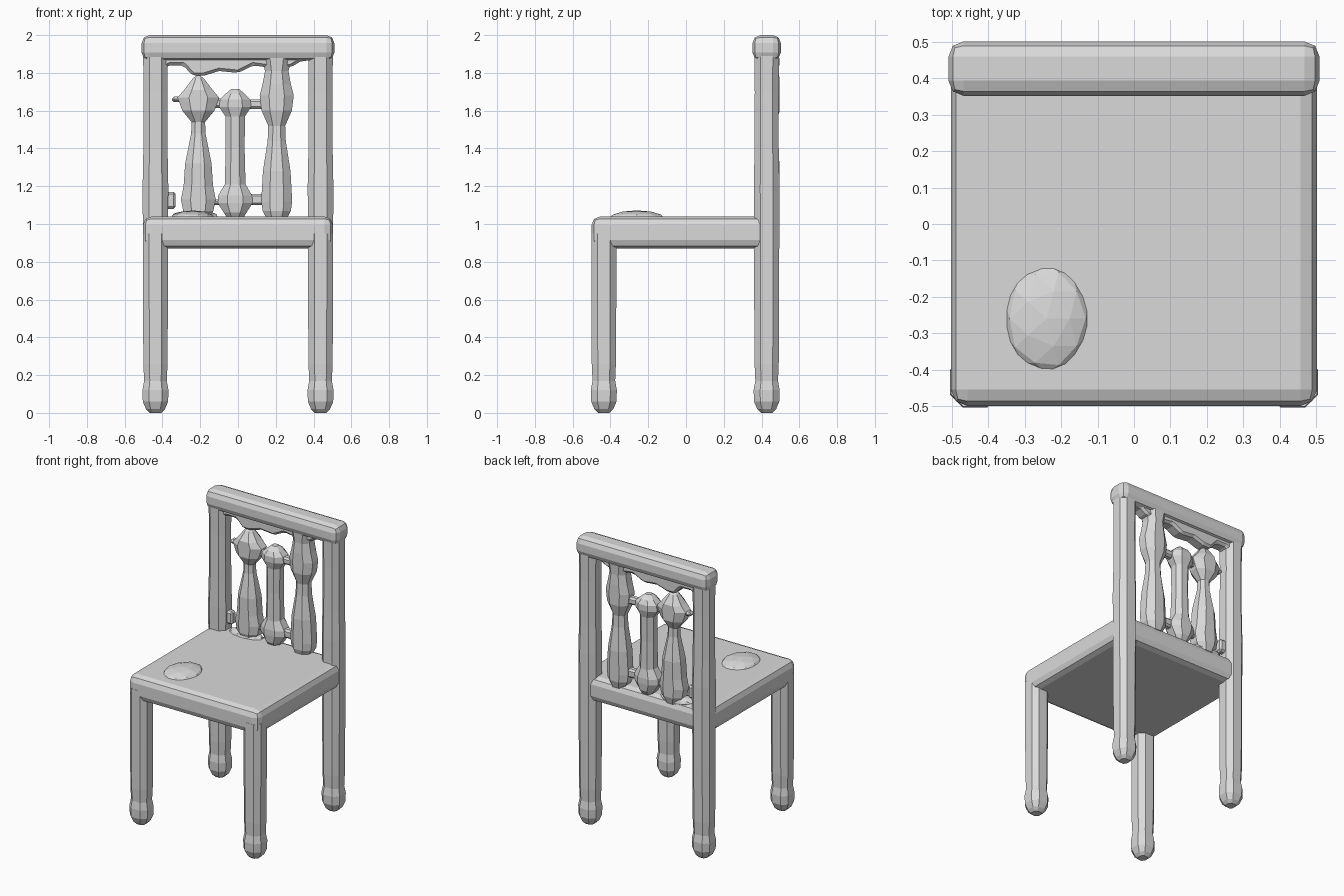
import bpy, bmesh
from mathutils import Vector

cube = bpy.data.objects.get("Cube")
if cube:
    bpy.data.objects.remove(cube, do_unlink=True)

grey = bpy.data.materials.new("plain_grey")
grey.use_nodes = True
COLOUR = (0.7, 0.7, 0.7, 1)
grey.diffuse_color = COLOUR
grey.node_tree.nodes["Principled BSDF"].inputs["Base Color"].default_value = COLOUR


def finish(name, bm):
    bmesh.ops.recalc_face_normals(bm, faces=bm.faces)
    mesh = bpy.data.meshes.new(name)
    bm.to_mesh(mesh)
    bm.free()
    mesh.materials.append(grey)
    obj = bpy.data.objects.new(name, mesh)
    bpy.context.collection.objects.link(obj)
    return obj


def bevel(obj, width, segments):
    mod = obj.modifiers.new("bevel", "BEVEL")
    mod.width = width
    mod.segments = segments
    mod.limit_method = "ANGLE"


def box(name, low, high, width, segments=2):
    low, high = Vector(low), Vector(high)
    bm = bmesh.new()
    bmesh.ops.create_cube(bm, size=1)
    for v in bm.verts:
        v.co = (low + high) / 2 + v.co * (high - low)
    obj = finish(name, bm)
    bevel(obj, width, segments)
    return obj


def turned(name, x, y, profile, chamfer=0.5, depth_limit=1.0):
    """Stack eight-sided rings given as (height, half width)."""
    k = chamfer
    corners = [(1, -k), (1, k), (k, 1), (-k, 1), (-1, k), (-1, -k), (-k, -1), (k, -1)]
    bm = bmesh.new()
    rings = []
    for z, r in profile:
        d = min(r, depth_limit)
        rings.append([bm.verts.new((x + r * a, y + d * b, z)) for a, b in corners])
    for lower, upper in zip(rings, rings[1:]):
        for i in range(8):
            j = (i + 1) % 8
            bm.faces.new((lower[i], lower[j], upper[j], upper[i]))
    bm.faces.new(rings[0][::-1])
    bm.faces.new(rings[-1])
    return finish(name, bm)


# Legs with ball feet; the rear pair runs up as back posts
foot = [(0, 0.03), (0.02, 0.05), (0.06, 0.067), (0.12, 0.069), (0.17, 0.06), (0.26, 0.064)]
post_top = [(0.6, 0.066), (1.0, 0.067), (1.2, 0.068), (1.4, 0.064), (1.7, 0.063), (1.96, 0.066)]
for side, x in (("right", -0.437), ("left", 0.437)):
    turned("front_leg_" + side, x, -0.435, foot + [(0.6, 0.066), (0.95, 0.066)])
    turned("back_post_" + side, x, 0.427, foot + post_top)

# Seat slab and the rounded top rail
box("seat", (-0.503, -0.5, 0.87), (0.503, 0.485, 1.04), 0.045)
box("top_rail", (-0.51, 0.352, 1.865), (0.51, 0.502, 2.0), 0.042)

# Uneven lower lip of the top rail
lip = [(-0.4, 1.9), (-0.4, 1.82), (-0.36, 1.84), (-0.29, 1.84), (-0.24, 1.785),
       (-0.18, 1.785), (-0.1, 1.81), (0, 1.8), (0.08, 1.84), (0.15, 1.83),
       (0.28, 1.83), (0.33, 1.86), (0.4, 1.87), (0.4, 1.9)]
bm = bmesh.new()
face = bm.faces.new([bm.verts.new((x, 0.385, z)) for x, z in lip])
extruded = bmesh.ops.extrude_face_region(bm, geom=[face])["geom"]
bmesh.ops.translate(bm, vec=(0, 0.09, 0),
                    verts=[v for v in extruded if isinstance(v, bmesh.types.BMVert)])
bevel(finish("rail_lip", bm), 0.015, 1)

# Turned spindles, each with its own worn profile
spindles = {
    "spindle_right": (-0.21, [(1.02, 0.05), (1.07, 0.08), (1.13, 0.092), (1.2, 0.078),
                              (1.32, 0.07), (1.48, 0.038), (1.54, 0.036), (1.6, 0.085),
                              (1.67, 0.11), (1.71, 0.075), (1.77, 0.03), (1.785, 0.01)]),
    "spindle_middle": (-0.015, [(1.02, 0.035), (1.06, 0.06), (1.11, 0.092), (1.15, 0.09),
                                (1.21, 0.055), (1.4, 0.05), (1.57, 0.052), (1.62, 0.085),
                                (1.66, 0.08), (1.69, 0.05), (1.715, 0.02)]),
    "spindle_left": (0.205, [(1.02, 0.05), (1.07, 0.075), (1.12, 0.082), (1.28, 0.073),
                             (1.44, 0.048), (1.52, 0.045), (1.6, 0.08), (1.68, 0.09),
                             (1.74, 0.075), (1.81, 0.062), (1.88, 0.08)]),
}
for name, (x, profile) in spindles.items():
    turned(name, x, 0.43, profile, 0.45, 0.066)

# Thin bridges joining the spindles
for name, x0, x1, z0, z1 in (
        ("upper_bridge_right", -0.15, -0.05, 1.615, 1.665),
        ("upper_bridge_left", 0.02, 0.16, 1.61, 1.66),
        ("spur", -0.35, -0.25, 1.645, 1.675),
        ("lower_bridge_right", -0.16, -0.06, 1.1, 1.13),
        ("lower_bridge_left", 0.04, 0.17, 1.1, 1.16),
        ("lower_spur", -0.4, -0.33, 1.08, 1.17)):
    box(name, (x0, 0.405, z0), (x1, 0.455, z1), 0.012, 1)


# Low lumps: one on the seat, one at the foot of the spindles
def lump(name, centre, size):
    bm = bmesh.new()
    bmesh.ops.create_icosphere(bm, subdivisions=2, radius=1)
    for v in bm.verts:
        v.co = Vector(centre) + v.co * Vector(size)
    return finish(name, bm)


lump("seat_lump", (-0.24, -0.26, 1.03), (0.12, 0.15, 0.042))
lump("spindle_base_lump", (-0.23, 0.42, 1.035), (0.13, 0.06, 0.04))
